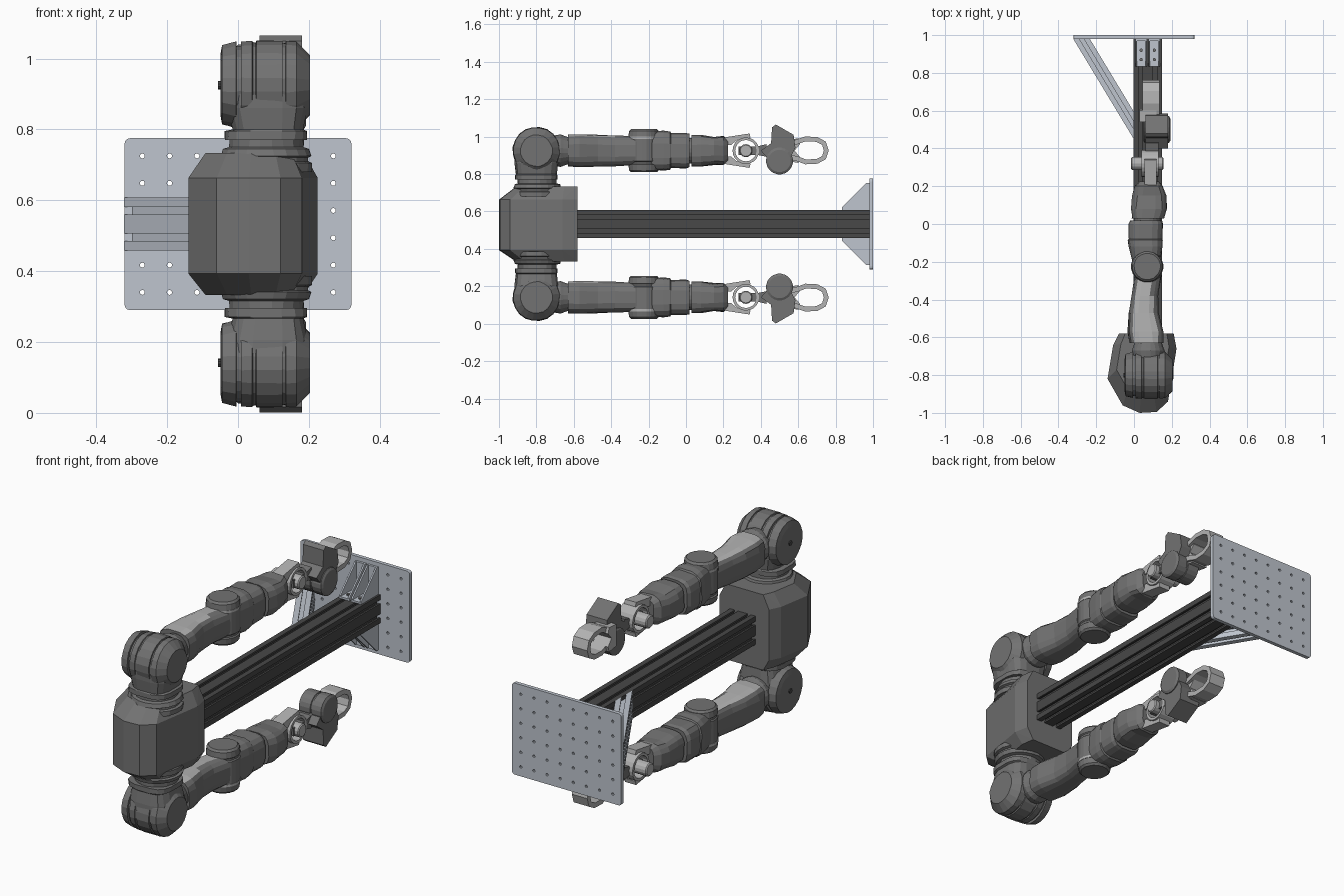
import bpy, bmesh, math, random
from mathutils import Matrix, Vector

random.seed(4)
if "Cube" in bpy.data.objects:
    bpy.data.objects.remove(bpy.data.objects["Cube"])


def material(name, rgb):
    m = bpy.data.materials.new(name)
    m.use_nodes = True
    m.diffuse_color = (*rgb, 1)
    m.node_tree.nodes["Principled BSDF"].inputs["Base Color"].default_value = (*rgb, 1)
    return m


BODY = material("dark grey casing", (0.17, 0.17, 0.17))
LIGHT = material("light grey", (0.45, 0.45, 0.45))
BLACK = material("black rail", (0.065, 0.065, 0.065))
METAL = material("pale blue metal", (0.52, 0.56, 0.62))
MID_Z = 0.533
arm = []


def finish(bm, name, mat, in_arm=False):
    bmesh.ops.recalc_face_normals(bm, faces=bm.faces)
    me = bpy.data.meshes.new(name)
    bm.to_mesh(me)
    bm.free()
    me.materials.append(mat)
    ob = bpy.data.objects.new(name, me)
    bpy.context.collection.objects.link(ob)
    if in_arm:
        arm.append(ob)
    return ob


def loft(name, mat, axis, rings, sides=16, power=1.0, jitter=0.0, in_arm=True):
    """Skin rings of (position, centre u, centre v, half u, half v) along an axis."""
    bm = bmesh.new()
    loops = []
    for t, cu, cv, hu, hv in rings:
        loop = []
        for i in range(sides):
            a = 2 * math.pi * (i + 0.5) / sides
            c, s = math.cos(a), math.sin(a)
            u = cu + hu * math.copysign(abs(c) ** power, c) + random.uniform(-jitter, jitter)
            v = cv + hv * math.copysign(abs(s) ** power, s) + random.uniform(-jitter, jitter)
            loop.append(bm.verts.new({"x": (t, u, v), "y": (u, t, v), "z": (u, v, t)}[axis]))
        loops.append(loop)
    for a, b in zip(loops, loops[1:]):
        for i in range(sides):
            j = (i + 1) % sides
            bm.faces.new((a[i], a[j], b[j], b[i]))
    bm.faces.new(loops[0])
    bm.faces.new(loops[-1])
    return finish(bm, name, mat, in_arm)


def lathe(name, mat, axis, cu, cv, profile, sides=20, in_arm=True, jitter=0.0):
    return loft(name, mat, axis, [(t, cu, cv, r, r) for t, r in profile], sides, 1, jitter, in_arm)


def prism(name, mat, pts, x0, x1, in_arm=True):
    """Extrude a side outline of (y, z) points across x."""
    bm = bmesh.new()
    face = bm.faces.new([bm.verts.new((x0, y, z)) for y, z in pts])
    geo = bmesh.ops.extrude_face_region(bm, geom=[face])["geom"]
    bmesh.ops.translate(bm, vec=(x1 - x0, 0, 0), verts=[g for g in geo if isinstance(g, bmesh.types.BMVert)])
    return finish(bm, name, mat, in_arm)


def ribbon(name, mat, pts, x0, x1, thick, closed=False):
    """Bent strip following (y, z) points."""
    bm = bmesh.new()
    rows = [[bm.verts.new((x, y, z)) for x in (x0, x1)] for y, z in pts]
    pairs = list(zip(rows, rows[1:])) + ([(rows[-1], rows[0])] if closed else [])
    for a, b in pairs:
        bm.faces.new((a[0], a[1], b[1], b[0]))
    ob = finish(bm, name, mat, True)
    mod = ob.modifiers.new("thickness", "SOLIDIFY")
    mod.thickness, mod.offset = thick, 0
    return ob


def slotted_bar(nx, nz, cell, length):
    """Rail along y with T slots on every side, centred on x and z."""
    w, h = nx * cell, nz * cell
    corners = [(-w / 2, -h / 2), (w / 2, -h / 2), (w / 2, h / 2), (-w / 2, h / 2)]
    slot = [(-.01, 0), (-.01, .01), (-.015, .01), (-.015, .02), (.015, .02), (.015, .01), (.01, .01), (.01, 0)]
    pts = []
    for k, (dx, dz) in enumerate([(1, 0), (0, 1), (-1, 0), (0, -1)]):
        cx, cz = corners[k]
        pts.append((cx, cz))
        for i in range(nx if dx else nz):
            for along, deep in slot:
                along += (i + 0.5) * cell
                pts.append((cx + dx * along - dz * deep, cz + dz * along + dx * deep))
    bm = bmesh.new()
    face = bm.faces.new([bm.verts.new((x, 0, z)) for x, z in pts])
    geo = bmesh.ops.extrude_face_region(bm, geom=[face])["geom"]
    bmesh.ops.translate(bm, vec=(0, length, 0), verts=[g for g in geo if isinstance(g, bmesh.types.BMVert)])
    return bm


def box(name, mat, lo, hi):
    return prism(name, mat, [(lo[1], lo[2]), (hi[1], lo[2]), (hi[1], hi[2]), (lo[1], hi[2])], lo[0], hi[0], False)


# Wall plate with a grid of drilled holes
plate = box("wall_plate", METAL, (-.32, .98, .29), (.32, 1, .775))
bm = bmesh.new()
bm.from_mesh(plate.data)
edges = [e for e in bm.edges if abs(e.verts[0].co.y - e.verts[1].co.y) > 0.01]
bmesh.ops.bevel(bm, geom=edges, offset=.015, segments=3, affect="EDGES", profile=0.5)
bm.to_mesh(plate.data)
bm.free()
bm = bmesh.new()
for i in range(8):
    for j in range(6):
        spot = Matrix.Translation((-.27 + .077 * i, .99, .34 + .077 * j)) @ Matrix.Rotation(math.pi / 2, 4, "X")
        bmesh.ops.create_cone(bm, cap_ends=True, segments=10, radius1=.007, radius2=.007, depth=.1, matrix=spot)
cutter = finish(bm, "hole_cutter", METAL)
cutter.hide_render = True
mod = plate.modifiers.new("holes", "BOOLEAN")
mod.operation, mod.object, mod.solver = "DIFFERENCE", cutter, "EXACT"
bpy.context.view_layer.objects.active = plate
bpy.ops.object.modifier_apply(modifier=mod.name)
bpy.data.objects.remove(cutter)

# Main rail and diagonal brace
bm = slotted_bar(2, 2, .075, 1.65)
bmesh.ops.translate(bm, vec=(.073, -.67, MID_Z), verts=bm.verts)
finish(bm, "main_rail", BLACK)
bm = slotted_bar(1, 2, .075, 1)
turn = Matrix.Rotation(math.atan2(.278, .46), 4, "Z")
bmesh.ops.transform(bm, matrix=Matrix.Translation((.1, .355, MID_Z)) @ turn, verts=bm.verts)
for point, normal in (((0, 0, 0), (1, 0, 0)), ((0, .98, 0), (0, 1, 0))):
    cut = bmesh.ops.bisect_plane(bm, geom=bm.verts[:] + bm.edges[:] + bm.faces[:], plane_co=point,
                                 plane_no=normal, clear_outer=True)["geom_cut"]
    bmesh.ops.edgenet_fill(bm, edges=[g for g in cut if isinstance(g, bmesh.types.BMEdge)])
finish(bm, "diagonal_brace", METAL)

# Corner brackets above and below the rail
for side, word in ((1, "upper"), (-1, "lower")):
    z = lambda h: MID_Z + side * (.075 + h)
    for x in (.008, .078):
        box(f"{word}_bracket_foot", METAL, (x, .835, z(0)), (x + .06, .98, z(.01)))
        box(f"{word}_bracket_back", METAL, (x, .968, z(0)), (x + .06, .98, z(.145)))
        for dx in (0, .052):
            prism(f"{word}_bracket_rib", METAL, [(.835, z(0)), (.98, z(0)), (.98, z(.145)), (.965, z(.145)),
                                                 (.835, z(.015))], x + dx, x + dx + .008, False)
        for y in (.87, .92):
            lathe(f"{word}_bracket_bolt", BODY, "z", x + .03, y, [(z(.01), .009), (z(.018), .009)], 8, False)

# Faceted torso: plan outline, pulled in at top and bottom
plan = [(-.14, -.82), (-.06, -.96), (.03, -1), (.12, -.995), (.18, -.94), (.225, -.66), (.21, -.58),
        (-.08, -.58), (-.11, -.64)]
bm = bmesh.new()
for height, pull in ((-.2, .76), (-.14, 1), (.13, 1), (.2, .76)):
    for x, y in plan:
        bm.verts.new((.06 + (x - .06) * pull, -.62 + (y + .62) * (pull if y < -.62 else 1), MID_Z + height))
hull = bmesh.ops.convex_hull(bm, input=bm.verts)
bmesh.ops.delete(bm, geom=[v for v in bm.verts if not v.link_faces], context="VERTS")
bmesh.ops.dissolve_limit(bm, angle_limit=.02, verts=bm.verts, edges=bm.edges)
finish(bm, "torso", BODY)

# Shoulder: ribbed turntable, pedestal and drum
lathe("shoulder_turntable", BODY, "z", .08, -.795,
      [(.68, .13), (.705, .13), (.71, .118), (.72, .118), (.725, .128), (.745, .122), (.75, .105), (.775, .105)],
      jitter=.002)
loft("shoulder_pedestal", BODY, "z", [(.77, .078, -.80, .118, .113), (.795, .078, -.80, .118, .113),
     (.80, .085, -.80, .10, .11), (.86, .085, -.80, .112, .118), (.93, .08, -.80, .11, .122)], 16, .6, .002)
lathe("shoulder_drum", BODY, "x", -.80, .925,
      [(-.05, .085), (-.045, .112), (-.005, .123), (-.004, .112), (.008, .112), (.009, .124), (.04, .126),
       (.042, .121), (.05, .121), (.052, .127), (.125, .127), (.126, .12), (.134, .12), (.135, .127),
       (.165, .124), (.203, .085)], jitter=.002)
lathe("shoulder_hub", BLACK, "x", -.80, .925, [(-.056, .012), (-.04, .012)], 10)

# Upper arm with seam collar
lathe("shoulder_collar", BODY, "y", .075, .925, [(-.72, .08), (-.67, .088), (-.655, .082), (-.62, .07)])
upper = loft("upper_arm", BODY, "y", [(-.63, .065, .925, .09, .085), (-.57, .06, .925, .095, .088),
             (-.47, .05, .925, .08, .084), (-.38, .058, .925, .07, .082), (-.27, .072, .925, .072, .078)],
             16, .6, .003)

# Elbow drum, caps and forearm
lathe("elbow_drum", BODY, "z", .07, -.225, [(.81, .07), (.82, .08), (.85, .084), (.855, .078), (.865, .078),
      (.87, .084), (.985, .084), (1, .084), (1.03, .08), (1.04, .07)], jitter=.001)
lathe("elbow_band", LIGHT, "z", .07, -.225, [(.988, .086), (1, .086)])
loft("elbow_link", BODY, "y", [(-.22, .065, .925, .07, .10), (-.12, .062, .925, .09, .107),
     (-.085, .06, .925, .093, .102), (-.08, .06, .925, .09, .095), (.0, .062, .925, .092, .095),
     (.018, .065, .925, .085, .09)], 16, .6, .002)
lathe("forearm_joint", BODY, "y", .07, .925, [(.01, .07), (.04, .07)])
loft("forearm", BODY, "y", [(.03, .075, .925, .085, .085), (.08, .08, .925, .095, .083),
     (.15, .08, .925, .09, .075), (.2, .08, .925, .075, .078), (.225, .08, .925, .05, .06)], 16, .6, .003)

# Wrist yoke, ring and link
ring = [(.32 + .064 * math.cos(k * math.pi / 10), .925 + .064 * math.sin(k * math.pi / 10)) for k in range(20)]
ribbon("wrist_ring", LIGHT, ring, .04, .13, .014, True)
for up in (1, -1):
    zz = lambda h: .925 + up * h
    prism("wrist_prong", LIGHT, [(.2, zz(.03)), (.2, zz(.07)), (.25, zz(.078)), (.34, zz(.092)), (.345, zz(.07)),
                                 (.27, zz(.055)), (.24, zz(.03))], .055, .12)
lathe("wrist_pin", LIGHT, "x", .32, .925, [(-.015, .03), (-.01, .035), (.15, .035), (.155, .03)], 14)
prism("wrist_link", BODY, [(.28, .903), (.28, .947), (.38, .947), (.43, .96), (.44, .89), (.38, .903)], .06, .13)

# Gripper motor, housing and finger loop
lathe("gripper_motor", BODY, "x", .50, .87, [(.05, .062), (.055, .07), (.12, .07), (.122, .066), (.13, .066),
      (.132, .072), (.185, .072), (.192, .06)])
prism("gripper_housing", BODY, [(.40, .925), (.44, .88), (.56, .89), (.585, .94), (.575, 1.01), (.48, 1.065),
                                (.46, 1.05), (.455, .965)], .06, .18)
prism("gripper_mount", LIGHT, [(.54, .87), (.54, .985), (.6, .99), (.61, .96), (.58, .925), (.61, .89), (.6, .86)],
      .03, .12)
ribbon("gripper_fingers", LIGHT, [(.56, .96), (.60, .975), (.64, .988), (.70, .985), (.738, .965), (.75, .925),
       (.738, .888), (.70, .868), (.64, .865), (.60, .88), (.56, .89)], .045, .135, .026)

# Second arm: reflected across the rail
flip = Matrix.Translation((0, 0, 2 * MID_Z)) @ Matrix.Diagonal((1, 1, -1, 1))
uppers = [upper]
for ob in arm:
    twin = ob.copy()
    twin.data = ob.data.copy()
    twin.data.transform(flip)
    twin.data.flip_normals()
    twin.name = "lower_" + ob.name
    bpy.context.collection.objects.link(twin)
    if ob is upper:
        uppers.append(twin)

# Pale strip along the top of each upper arm
for ob in uppers:
    ob.data.materials.append(LIGHT)
    for p in ob.data.polygons:
        if p.normal.z > 0.93:
            p.material_index = 1
